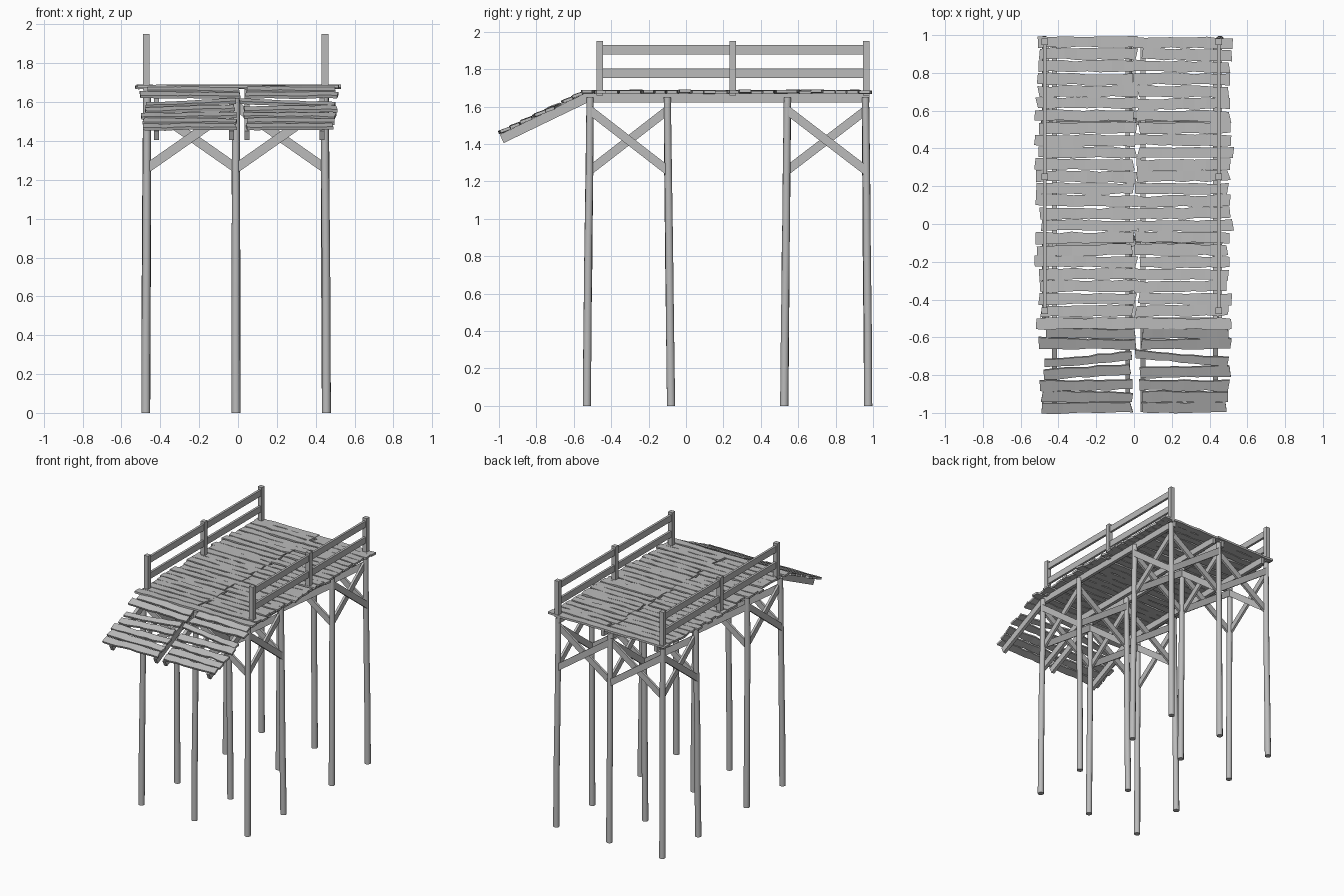
import bpy, bmesh, math, random
from mathutils import Vector

random.seed(7)
cube = bpy.data.objects.get("Cube")
if cube:
    bpy.data.objects.remove(cube, do_unlink=True)

GREY = (0.5, 0.5, 0.5, 1)
wood = bpy.data.materials.new("weathered grey wood")
wood.diffuse_color = GREY
wood.use_nodes = True
wood.node_tree.nodes["Principled BSDF"].inputs["Base Color"].default_value = GREY


def jit(amount):
    return random.uniform(-amount, amount)


def loft(name, sections):
    """Skin a row of equal cross-sections and cap both ends."""
    bm = bmesh.new()
    rings = [[bm.verts.new(p) for p in s] for s in sections]
    n = len(rings[0])
    for a, b in zip(rings, rings[1:]):
        for i in range(n):
            j = (i + 1) % n
            bm.faces.new((a[i], a[j], b[j], b[i]))
    bm.faces.new(rings[0][::-1])
    bm.faces.new(rings[-1])
    bmesh.ops.recalc_face_normals(bm, faces=bm.faces)
    mesh = bpy.data.meshes.new(name)
    bm.to_mesh(mesh)
    bm.free()
    mesh.materials.append(wood)
    obj = bpy.data.objects.new(name, mesh)
    bpy.context.collection.objects.link(obj)
    return obj


def board(name, p, q, side, side_size, up, up_size):
    """Straight board from p to q with a rectangular section."""
    s, u = Vector(side) * side_size / 2, Vector(up) * up_size / 2
    corners = (-s - u, s - u, s + u, -s + u)
    return loft(name, [[Vector(e) + c for c in corners] for e in (p, q)])


def pile(name, foot, head):
    """Slightly crooked, tapering round post."""
    foot, head = Vector(foot), Vector(head)
    sections = []
    for k in range(5):
        t = k / 4
        c = foot.lerp(head, t)
        if 0 < k < 4:
            c += Vector((jit(0.002), jit(0.002), 0))
        r = 0.023 - 0.003 * t
        sections.append([c + Vector((r * math.cos(a), r * math.sin(a), 0))
                         for a in (math.tau * i / 10 for i in range(10))])
    obj = loft(name, sections)
    bpy.context.view_layer.objects.active = obj
    obj.select_set(True)
    bpy.ops.object.shade_smooth_by_angle(angle=math.radians(40))
    obj.select_set(False)


def plank(name, x0, x1, y, z, width, tilt=0.0, drift_y=0.0, drift_z=0.0):
    """Rough plank along x with wavy edges and ragged ends."""
    u = Vector((0, math.cos(tilt), math.sin(tilt)))
    n = Vector((0, -math.sin(tilt), math.cos(tilt)))
    steps, half = 8, 0.008
    sections = []
    for k in range(steps + 1):
        t = k / steps
        ragged = 0.01 if k in (0, steps) else 0.0
        c = Vector((x0 + (x1 - x0) * t, y + drift_y * (t - 0.5),
                    z + drift_z * (t - 0.5) + jit(0.002)))
        front, back = -width / 2 + jit(0.005), width / 2 + jit(0.005)
        ef, eb = Vector((jit(ragged), 0, 0)), Vector((jit(ragged), 0, 0))
        sections.append([c + u * front - n * half + ef, c + u * back - n * half + eb,
                         c + u * back + n * half + eb, c + u * front + n * half + ef])
    loft(name, sections)


X, Y, Z = (1, 0, 0), (0, 1, 0), (0, 0, 1)

# Piles, leaning inwards in pairs
foot_x, head_x = (-0.475, -0.01, 0.455), (-0.468, -0.01, 0.447)
foot_y, head_y = (-0.53, -0.08, 0.525, 0.974), (-0.513, -0.1, 0.542, 0.96)
for fx, hx in zip(foot_x, head_x):
    for fy, hy in zip(foot_y, head_y):
        pile("pile", (fx, fy, 0), (hx, hy, 1.65))

# Cross braces between neighbouring piles
LOW, HIGH, GAP = 1.26, 1.58, 0.009
for x in head_x:
    for y0, y1 in (head_y[:2], head_y[2:]):
        board("side_brace", (x + GAP, y0, HIGH), (x + GAP, y1, LOW), X, 0.018, Z, 0.058)
        board("side_brace", (x - GAP, y0, LOW), (x - GAP, y1, HIGH), X, 0.018, Z, 0.058)
for y in head_y:
    for x0, x1 in zip(head_x, head_x[1:]):
        board("cross_brace", (x0, y - GAP, LOW), (x1, y - GAP, HIGH), Y, 0.018, Z, 0.058)
        board("cross_brace", (x0, y + GAP, HIGH), (x1, y + GAP, LOW), Y, 0.018, Z, 0.058)

# Stringers under the deck and the sagging ramp
SLOPE = math.radians(25.8)
ramp_up = (0, -math.sin(SLOPE), math.cos(SLOPE))
spans = (-0.55, -0.04, 0.477, 0.98)
for x in (-0.42, -0.033, 0.047, 0.432):
    for y0, y1 in zip(spans, spans[1:]):
        board("deck_stringer", (x, y0, 1.646), (x, y1, 1.646), X, 0.026, Z, 0.05)
    board("ramp_stringer", (x, -0.985, 1.428), (x, -0.54, 1.643), X, 0.026, ramp_up, 0.05)

# Deck planks in two columns
ROWS = 24
for row in range(ROWS):
    y = 0.962 - row * 1.487 / (ROWS - 1)
    for x0, x1 in ((-0.508, 0.006), (0.02, 0.51)):
        plank("deck_plank", x0 + jit(0.02), x1 + jit(0.015), y + jit(0.003),
              1.679 + jit(0.003), 0.058, drift_y=jit(0.01))


# Ramp planks, one of each column knocked askew
def ramp_z(y):
    return 1.643 + (y + 0.54) * math.tan(SLOPE) + 0.038


for y in (-0.578, -0.633, -0.718, -0.782, -0.853, -0.914, -0.97):
    for side, (x0, x1) in ((-1, (-0.485, -0.005)), (1, (0.035, 0.5))):
        askew = y == -0.718
        drift = side * -0.04 if askew else jit(0.012)
        if y == -0.782 and side < 0:
            drift = 0.03
        plank("ramp_plank", x0 + jit(0.02) - (0.04 if askew and side > 0 else 0),
              x1 + jit(0.012), y + (0.008 if askew and side > 0 else 0), ramp_z(y),
              0.044 if askew else 0.056, SLOPE - 0.1, drift, drift * 0.5)

# Railings on both sides
for x in (-0.472, 0.448):
    for y in (-0.46, 0.25, 0.964):
        board("rail_post", (x, y, 1.66), (x, y, 1.95), X, 0.035, Y, 0.035)
    for z in (1.905, 1.778):
        board("rail", (x, -0.46, z), (x, 0.964, z), X, 0.018, Z, 0.05)
